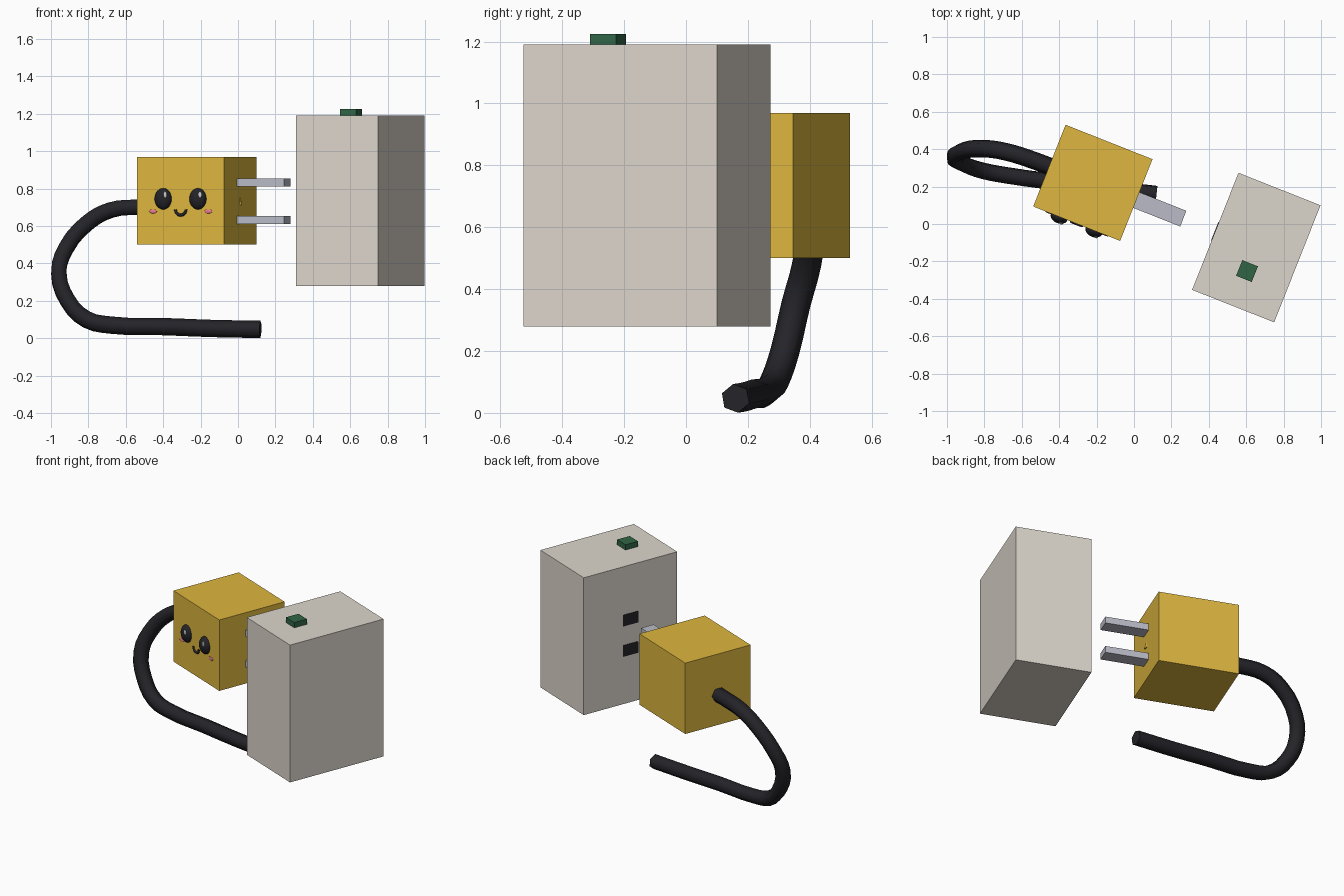
import bpy, math
from mathutils import Matrix, Vector

if "Cube" in bpy.data.objects:
    bpy.data.objects.remove(bpy.data.objects["Cube"])

# Shared frame: plug and outlet lie along one axis turned about z
FRAME = Matrix.Translation((-0.22, 0.22, 0)) @ Matrix.Rotation(math.radians(-21.6), 4, 'Z')


def mat(name, r, g, b):
    m = bpy.data.materials.new(name)
    m.diffuse_color = (r, g, b, 1)
    m.use_nodes = True
    m.node_tree.nodes["Principled BSDF"].inputs["Base Color"].default_value = m.diffuse_color
    return m


YELLOW = mat("yellow", 0.73, 0.47, 0.05)
CREAM = mat("cream", 0.72, 0.67, 0.60)
BLACK = mat("black", 0.017, 0.017, 0.022)
GREEN = mat("green", 0.03, 0.13, 0.06)
METAL = mat("metal", 0.49, 0.50, 0.57)
PINK = mat("pink", 0.80, 0.20, 0.26)
WHITE = mat("white", 0.75, 0.75, 0.78)


def finish(name, material, loc, scale):
    ob = bpy.context.object
    ob.name = name
    ob.data.materials.append(material)
    ob.matrix_world = FRAME @ Matrix.Translation(loc) @ Matrix.Diagonal((*scale, 1))
    return ob


def box(name, material, loc, size):
    bpy.ops.mesh.primitive_cube_add(size=1)
    return finish(name, material, loc, size)


def ball(name, material, loc, radii):
    bpy.ops.mesh.primitive_uv_sphere_add(segments=24, ring_count=12, radius=1)
    bpy.ops.object.shade_smooth()
    return finish(name, material, loc, radii)


def tube(name, material, points, radius, kind, res, bevel):
    cu = bpy.data.curves.new(name, 'CURVE')
    cu.dimensions = '3D'
    cu.bevel_depth = radius
    cu.bevel_resolution = bevel
    cu.resolution_u = res
    cu.use_fill_caps = True
    sp = cu.splines.new(kind)
    if kind == 'BEZIER':
        sp.bezier_points.add(len(points) - 1)
        for bp, p in zip(sp.bezier_points, points):
            bp.co = p
            bp.handle_left_type = bp.handle_right_type = 'AUTO'
    else:
        sp.points.add(len(points) - 1)
        for pt, p in zip(sp.points, points):
            pt.co = (*p, 1)
    cu.materials.append(material)
    ob = bpy.data.objects.new(name, cu)
    bpy.context.collection.objects.link(ob)
    bpy.ops.object.select_all(action='DESELECT')
    ob.select_set(True)
    bpy.context.view_layer.objects.active = ob
    bpy.ops.object.convert(target='MESH')
    bpy.ops.object.shade_smooth_by_angle(angle=math.radians(65))
    return bpy.context.object


# Plug body
box("plug_body", YELLOW, (0, 0, 0.735), (0.50, 0.47, 0.47))

# Prongs and matching outlet slots
for side, z in (("lower", 0.632), ("upper", 0.833)):
    box(side + "_prong", METAL, (0.375, 0, z), (0.29, 0.09, 0.043))
    box(side + "_slot", BLACK, (0.705, 0, z), (0.008, 0.108, 0.075))

# Tiny stub between the prongs
bpy.ops.mesh.primitive_cone_add(vertices=3, radius1=1, depth=1)
finish("stub", YELLOW, (0.25, 0, 0.735), (0.012, 0.025, 0.045))

# Outlet box with button
box("outlet_box", CREAM, (0.94, 0, 0.735), (0.472, 0.673, 0.91))
box("button", GREEN, (0.94, -0.135, 1.205), (0.09, 0.09, 0.04))

# Face
FRONT = -0.235
for side, s in (("left", -1), ("right", 1)):
    u = 0.1 * s
    ball(side + "_eye", BLACK, (u, FRONT, 0.745), (0.048, 0.035, 0.057))
    ball(side + "_eye_glint", WHITE, (u + 0.022, FRONT - 0.029, 0.767), (0.010, 0.005, 0.017))
    ball(side + "_cheek", PINK, (0.159 * s, FRONT, 0.678), (0.022, 0.004, 0.011))

# Smile
smile = [(0.03 * math.cos(a), FRONT, 0.688 + 0.03 * math.sin(a))
         for a in (math.pi * (1 + i / 12) for i in range(13))]
mouth = tube("mouth", BLACK, smile, 0.008, 'POLY', 1, 2)
mouth.matrix_world = FRAME

# Six-sided cable looping under the plug
cable = [(-0.43, 0.30, 0.70), (-0.55, 0.345, 0.70), (-0.68, 0.385, 0.685),
         (-0.80, 0.403, 0.62), (-0.92, 0.39, 0.48), (-0.958, 0.355, 0.35),
         (-0.91, 0.32, 0.20), (-0.81, 0.285, 0.10), (-0.68, 0.26, 0.07),
         (-0.40, 0.222, 0.062), (-0.14, 0.19, 0.052), (0.12, 0.16, 0.047)]
tube("cable", BLACK, cable, 0.047, 'BEZIER', 3, 1)
